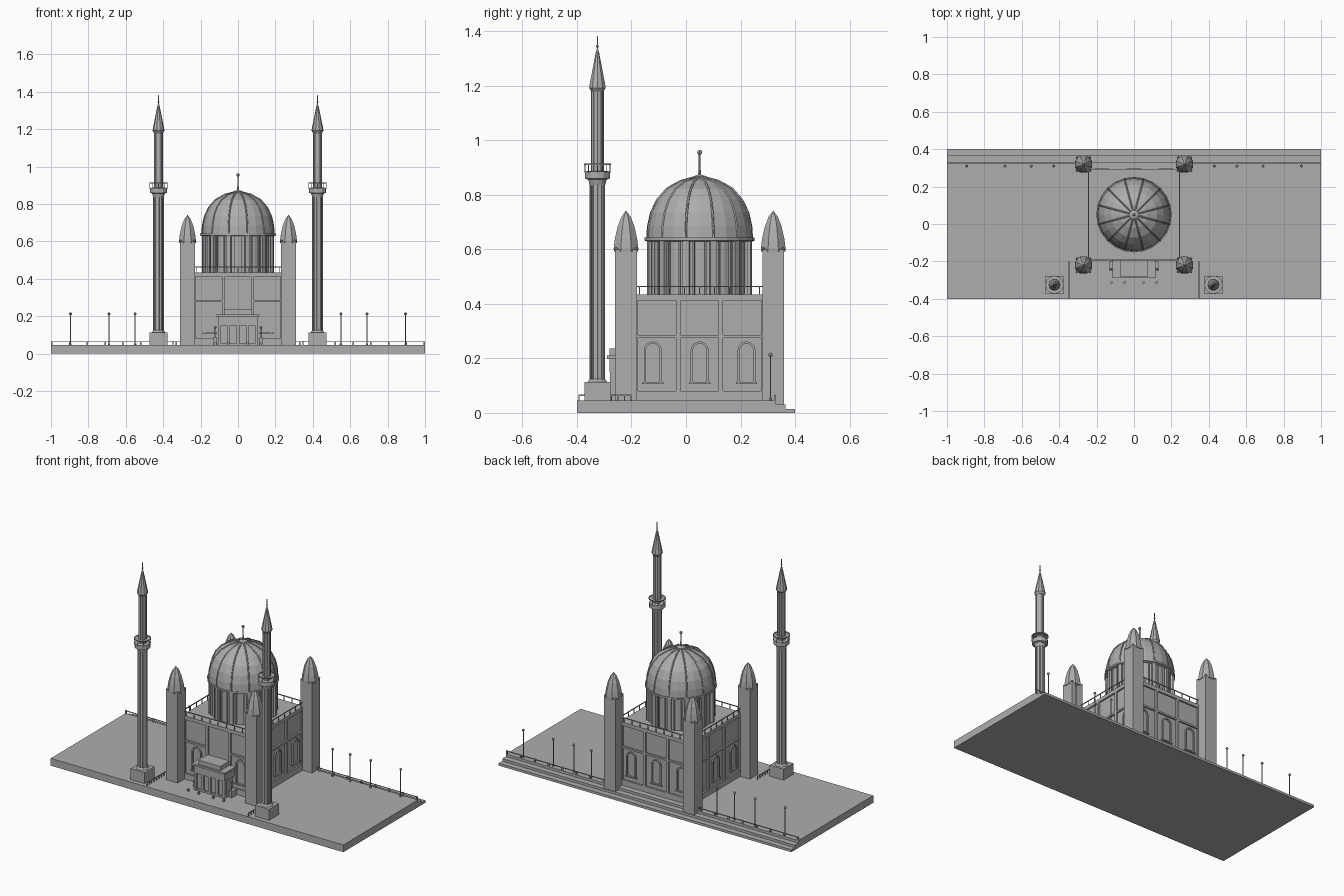
import bpy, bmesh
from math import pi, sin, cos
from mathutils import Matrix, Vector

old = bpy.data.objects.get("Cube")
if old:
    bpy.data.objects.remove(old, do_unlink=True)

stone = bpy.data.materials.new("grey stone")
stone.use_nodes = True
GREY = (0.42, 0.42, 0.42, 1)
stone.diffuse_color = GREY
stone.node_tree.nodes["Principled BSDF"].inputs["Base Color"].default_value = GREY

CENTRE = Vector((0, 0.05, 0))   # axis of hall, drum and dome
GROUND = 0.045


class Part:
    """Collects simple solids into one named mesh object."""
    def __init__(self, name):
        self.name, self.bm, self.m = name, bmesh.new(), Matrix()

    def box(self, x, y, z):
        size = Vector((x[1] - x[0], y[1] - y[0], z[1] - z[0]))
        mid = Vector((sum(x), sum(y), sum(z))) / 2
        bmesh.ops.create_cube(self.bm, size=1, matrix=self.m @ Matrix.Translation(mid) @ Matrix.Diagonal(size.to_4d()))

    def lathe(self, profile, n, at=(0, 0), turn=0.0):
        rings = []
        for r, z in profile:
            pts = n if r > 0 else 1
            rings.append([self.bm.verts.new(self.m @ Vector((
                at[0] + r * cos(2 * pi * (i + turn) / n),
                at[1] + r * sin(2 * pi * (i + turn) / n), z))) for i in range(pts)])
        for a, b in zip(rings, rings[1:]):
            for i in range(n):
                j = (i + 1) % n
                quad = [a[i % len(a)], a[j % len(a)], b[j % len(b)], b[i % len(b)]]
                self.bm.faces.new(list(dict.fromkeys(quad)))
        for ring in (rings[0], rings[-1]):
            if len(ring) > 2:
                self.bm.faces.new(ring)

    def post(self, x, y, z0, z1, r, n=6):
        self.lathe([(r, z0), (r, z1)], n, (x, y))

    def ball(self, x, y, z, r):
        bmesh.ops.create_uvsphere(self.bm, u_segments=8, v_segments=6, radius=r,
                                  matrix=self.m @ Matrix.Translation((x, y, z)))

    def arch(self, u, z0, z1, w, y0, y1, rim):
        """Arched frame standing out from a wall."""
        def outline(half):
            spring = z1 - w / 2
            arc = [(u + half * cos(pi * i / 8), spring + half * sin(pi * i / 8)) for i in range(9)]
            return [(u + half, z0)] + arc + [(u - half, z0)]
        loops = [[self.bm.verts.new(self.m @ Vector((p[0], y, p[1]))) for p in outline(h)]
                 for h, y in ((w / 2, y0), (w / 2, y1), (w / 2 - rim, y1), (w / 2 - rim, y0))]
        for a, b in zip(loops, loops[1:] + loops[:1]):
            for i in range(len(a) - 1):
                self.bm.faces.new((a[i], a[i + 1], b[i + 1], b[i]))

    def done(self):
        bmesh.ops.recalc_face_normals(self.bm, faces=self.bm.faces)
        mesh = bpy.data.meshes.new(self.name)
        self.bm.to_mesh(mesh)
        self.bm.free()
        mesh.materials.append(stone)
        obj = bpy.data.objects.new(self.name, mesh)
        bpy.context.collection.objects.link(obj)


# Platform with steps down at the back
p = Part("platform")
for back, top in ((0.33, 0.045), (0.365, 0.03), (0.4, 0.015)):
    p.box((-1, 1), (-0.4, back), (0, top))
p.done()

# Square hall with its roof slab
H = 0.245
p = Part("hall")
p.m = Matrix.Translation(CENTRE)
p.box((-0.235, 0.235), (-0.235, 0.235), (GROUND, 0.43))
p.box((-H, H), (-H, H), (0.42, 0.435))
p.done()

# Wall framing, arched windows and roof railing on all four sides
frames, windows, rail = Part("wall_frames"), Part("arched_windows"), Part("roof_railing")
for side in range(4):
    front = side == 0
    turn = Matrix.Translation(CENTRE) @ Matrix.Rotation(side * pi / 2, 4, 'Z')
    frames.m = windows.m = rail.m = turn
    depth = (-H, -0.23)
    for u in (-0.235, -0.078, 0.078, 0.235):
        frames.box((u - 0.008, u + 0.008), depth, (GROUND, 0.42))
    for z in ((GROUND, 0.08), (0.275, 0.286), (0.413, 0.425)):
        if front and z[0] == 0.275:
            frames.box((-H, -0.078), depth, z)
            frames.box((0.078, H), depth, z)
        else:
            frames.box((-H, H), depth, z)
    for u in ((-0.15, 0.15) if front else (-0.172, 0, 0.172)):
        windows.arch(u, 0.11, 0.262, 0.066, -0.234, -0.243, 0.008)
        windows.box((u - 0.039, u + 0.039), (-0.246, -0.234), (0.106, 0.113))
    rail.box((-H, H), (-H, -0.241), (0.461, 0.466))
    for i in range(9):
        u = (i - 4) * 0.055
        rail.box((u - 0.002, u + 0.002), (-H, -0.241), (0.435, 0.462))
for part in (frames, windows, rail):
    part.done()

# Corner towers with pointed, eight-sided caps
towers, caps = Part("corner_towers"), Part("tower_caps")
for x in (-0.27, 0.27):
    for y in (-0.22, 0.32):
        towers.box((x - 0.04, x + 0.04), (y - 0.04, y + 0.04), (0, 0.6))
        caps.lathe([(0.048, 0.592), (0.049, 0.603), (0.044, 0.64), (0.033, 0.685),
                    (0.018, 0.72), (0, 0.742)], 8, (x, y), 0.5)
        for sx in (-1, 1):
            for sy in (-1, 1):
                caps.ball(x + sx * 0.036, y + sy * 0.036, 0.602, 0.006)
towers.done()
caps.done()

# Drum with pilasters
p = Part("drum")
p.m = Matrix.Translation(CENTRE)
p.lathe([(0.184, 0.43), (0.184, 0.64)], 24)
for i in range(12):
    p.m = Matrix.Translation(CENTRE) @ Matrix.Rotation((i + 0.5) * pi / 6, 4, 'Z')
    p.box((0.17, 0.196), (-0.012, 0.012), (0.435, 0.635))
    p.box((0.17, 0.189), (0.024, 0.03), (0.435, 0.635))
    p.box((0.17, 0.189), (-0.03, -0.024), (0.435, 0.635))
p.done()

# Faceted dome with rim
dome_profile = [(0.196, 0.642), (0.193, 0.685), (0.182, 0.735), (0.16, 0.782),
                (0.124, 0.822), (0.072, 0.85), (0.02, 0.863)]
p = Part("dome")
p.m = Matrix.Translation(CENTRE)
p.lathe([(0.19, 0.628), (0.202, 0.632), (0.202, 0.643)] + dome_profile + [(0, 0.865)], 24)
p.done()

# Ribs running up the dome
ribs = bpy.data.curves.new("dome_ribs", 'CURVE')
ribs.dimensions = '3D'
ribs.bevel_depth = 0.004
ribs.bevel_resolution = 0
for i in range(12):
    a = (i + 0.5) * pi / 6
    spline = ribs.splines.new('POLY')
    spline.points.add(len(dome_profile) - 1)
    for point, (r, z) in zip(spline.points, dome_profile):
        point.co = (r * cos(a), CENTRE.y + r * sin(a), z + 0.001, 1)
ribs.materials.append(stone)
bpy.context.collection.objects.link(bpy.data.objects.new("dome_ribs", ribs))

# Dome finial
p = Part("dome_finial")
p.m = Matrix.Translation(CENTRE)
p.lathe([(0.024, 0.86), (0.024, 0.868), (0.006, 0.874), (0.0035, 0.9), (0.0035, 0.95)], 10)
p.ball(0, 0, 0.956, 0.009)
p.done()

# Entrance portal with columns and a stepped roof
p = Part("entrance_portal")
p.box((-0.095, 0.095), (-0.268, -0.18), (GROUND, 0.2))
p.box((-0.105, 0.105), (-0.278, -0.18), (GROUND, 0.055))
p.box((-0.105, 0.105), (-0.28, -0.18), (0.15, 0.2))
p.box((-0.115, 0.115), (-0.29, -0.18), (0.198, 0.21))
p.box((-0.075, 0.075), (-0.28, -0.19), (0.21, 0.236))
for x in (-0.098, -0.05, 0, 0.05, 0.098):
    p.box((x - 0.008, x + 0.008), (-0.279, -0.26), (GROUND, 0.16))
for x in (-0.122, 0.122):
    p.box((x - 0.01, x + 0.01), (-0.25, -0.2), (GROUND, 0.085))
    p.post(x, -0.24, GROUND, 0.14, 0.003)
    p.ball(x, -0.24, 0.14, 0.007)
p.done()

p = Part("entrance_bollards")
for x in (-0.12, -0.05, 0.05, 0.12):
    p.box((x - 0.005, x + 0.005), (-0.317, -0.307), (GROUND, 0.06))
p.done()

# Minarets: base, fluted shaft, balcony and spire
shafts, flutes, balconies, spires = (Part("minaret_" + n) for n in ("shafts", "flutes", "balconies", "spires"))
for x in (-0.425, 0.425):
    at = (x, -0.325)
    shafts.box((x - 0.048, x + 0.048), (at[1] - 0.048, at[1] + 0.048), (GROUND, 0.113))
    shafts.lathe([(0.036, 0.113), (0.03, 0.122), (0.026, 0.125), (0.026, 0.86)], 12, at)
    shafts.lathe([(0.022, 0.86), (0.022, 1.19)], 12, at)
    for i in range(8):
        a = i * pi / 4
        flutes.post(x + 0.025 * cos(a), at[1] + 0.025 * sin(a), 0.12, 0.86, 0.004)
        flutes.post(x + 0.021 * cos(a), at[1] + 0.021 * sin(a), 0.88, 1.19, 0.0035)
        balconies.post(x + 0.046 * cos(a), at[1] + 0.046 * sin(a), 0.88, 0.912, 0.0015, 4)
    balconies.lathe([(0.028, 0.835), (0.034, 0.856), (0.046, 0.86), (0.046, 0.886), (0.025, 0.888)], 12, at)
    balconies.lathe([(0.046, 0.91), (0.049, 0.91), (0.049, 0.915), (0.046, 0.915), (0.046, 0.91)], 12, at)
    spires.lathe([(0.024, 1.18), (0.032, 1.192), (0.029, 1.21), (0.006, 1.325), (0.0025, 1.335),
                  (0.0025, 1.38), (0, 1.383)], 10, at)
    spires.ball(x, at[1], 1.345, 0.005)
for part in (shafts, flutes, balconies, spires):
    part.done()

# Lamps and low fences
lamps, fences = Part("lamp_posts"), Part("fences")
for s in (-1, 1):
    for x in (0.43, 0.55, 0.69, 0.895):
        lamps.post(s * x, 0.31, GROUND, 0.21, 0.003)
        lamps.post(s * x, 0.31, GROUND, 0.055, 0.006)
        lamps.ball(s * x, 0.31, 0.213, 0.008)
    fences.box(sorted((s * 0.31, s * 1.0)), (0.324, 0.328), (0.061, 0.065))
    for i in range(8):
        x = s * (0.33 + i * 0.095)
        fences.box((x - 0.004, x + 0.004), (0.322, 0.33), (GROUND, 0.066))
    fences.box((s * 0.348 - 0.002, s * 0.348 + 0.002), (-0.395, -0.2), (0.062, 0.067))
    for i in range(9):
        y = -0.393 + i * 0.024
        fences.box((s * 0.348 - 0.002, s * 0.348 + 0.002), (y - 0.002, y + 0.002), (GROUND, 0.065))
lamps.done()
fences.done()
